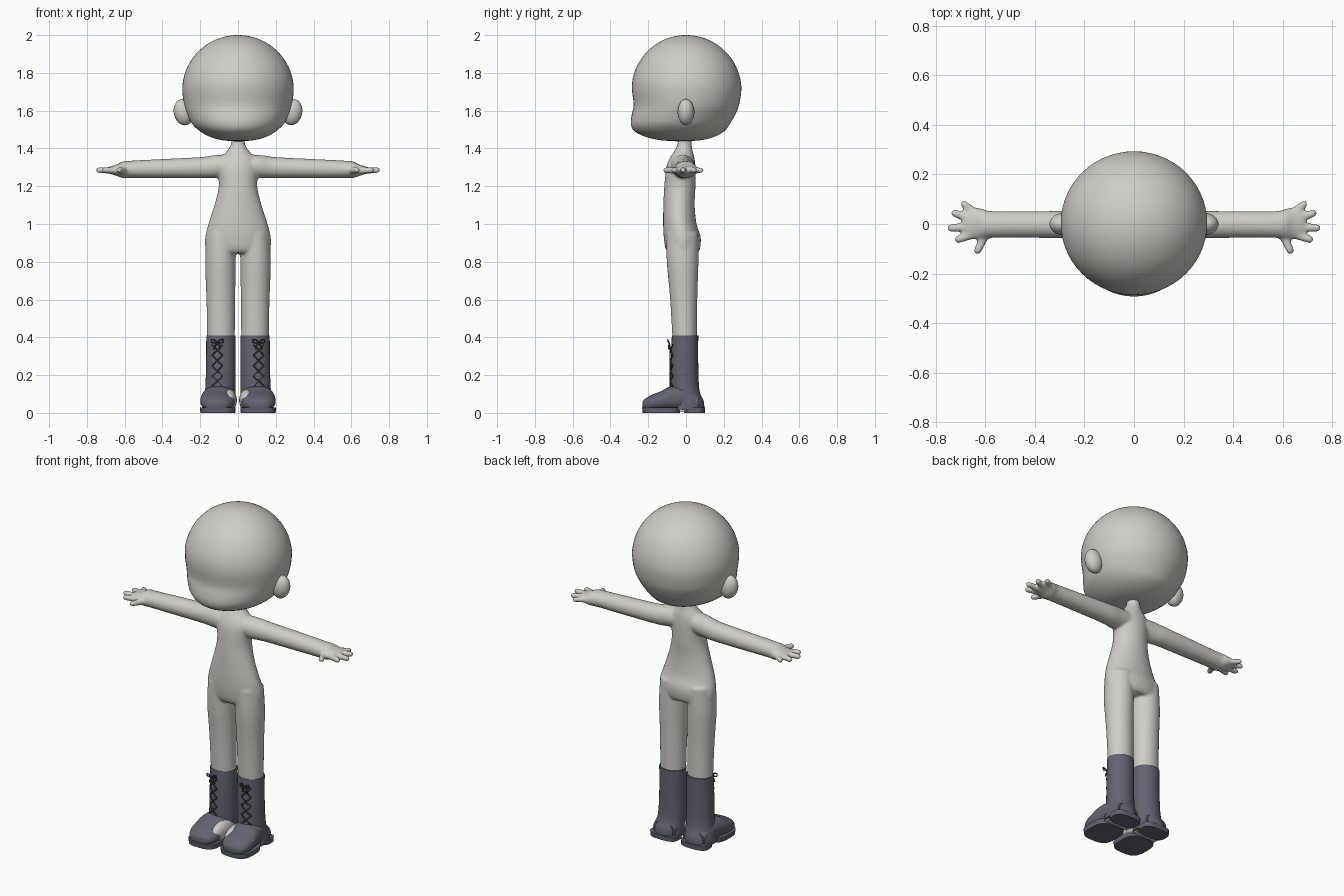
import bpy, bmesh, math
from mathutils import Vector, Matrix

if "Cube" in bpy.data.objects:
    bpy.data.objects.remove(bpy.data.objects["Cube"])


def material(name, rgb):
    m = bpy.data.materials.new(name)
    m.diffuse_color = (*rgb, 1)
    m.use_nodes = True
    m.node_tree.nodes["Principled BSDF"].inputs["Base Color"].default_value = m.diffuse_color
    return m


SKIN = material("pale grey skin", (0.62, 0.61, 0.57))
BOOT = material("slate boot leather", (0.125, 0.125, 0.17))
LACE = material("dark lace", (0.06, 0.06, 0.055))


def spline(rings, steps):
    """Catmull-Rom interpolation between cross-section rings."""
    out = []
    for i in range(len(rings) - 1):
        p0, p1 = rings[max(i - 1, 0)], rings[i]
        p2, p3 = rings[i + 1], rings[min(i + 2, len(rings) - 1)]
        for k in range(steps):
            t = k / steps
            out.append([0.5 * (2 * b + (c - a) * t + (2 * a - 5 * b + 4 * c - d) * t * t
                               + (3 * b - a - 3 * c + d) * t ** 3)
                        for a, b, c, d in zip(p0, p1, p2, p3)])
    return out + [list(rings[-1])]


def loft(bm, rings, axis='Z', side=1, n=32, steps=4, e=1.0):
    """Skin rings of (position, centre a, centre b, half a, half b) along an axis."""
    loops = []
    for t, ca, cb, ha, hb in spline(rings, steps):
        loop = []
        for k in range(n):
            c, s = math.cos(2 * math.pi * k / n), math.sin(2 * math.pi * k / n)
            a = ca + ha * math.copysign(abs(c) ** e, c)
            b = cb + hb * math.copysign(abs(s) ** e, s)
            p = {'Z': (a, b, t), 'X': (t, a, b), 'Y': (a, t, b)}[axis]
            loop.append(bm.verts.new((p[0] * side, p[1], p[2])))
        loops.append(loop)
    for l0, l1 in zip(loops, loops[1:]):
        for k in range(n):
            bm.faces.new((l0[k], l0[(k + 1) % n], l1[(k + 1) % n], l1[k]))
    bm.faces.new(loops[0])
    bm.faces.new(loops[-1])


def ellipsoid(bm, centre, half, tilt=0.0):
    m = Matrix.Translation(centre) @ Matrix.Rotation(tilt, 4, 'Y') @ Matrix.Diagonal((*half, 1))
    bmesh.ops.create_uvsphere(bm, u_segments=32, v_segments=20, radius=1, matrix=m)


def finger(bm, a, b, r):
    a, b = Vector(a), Vector(b)
    d = b - a
    m = Matrix.Translation((a + b) / 2) @ d.to_track_quat('Z', 'Y').to_matrix().to_4x4()
    bmesh.ops.create_cone(bm, cap_ends=True, segments=16, radius1=r * 1.15, radius2=r,
                          depth=d.length, matrix=m)
    bmesh.ops.create_uvsphere(bm, u_segments=16, v_segments=10, radius=r,
                              matrix=Matrix.Translation(b))


def finish(bm, name, mat, mirror=False, angle=50):
    bmesh.ops.recalc_face_normals(bm, faces=bm.faces[:])
    me = bpy.data.meshes.new(name)
    bm.to_mesh(me)
    bm.free()
    ob = bpy.data.objects.new(name, me)
    bpy.context.collection.objects.link(ob)
    me.materials.append(mat)
    bpy.ops.object.select_all(action='DESELECT')
    ob.select_set(True)
    bpy.context.view_layer.objects.active = ob
    bpy.ops.object.shade_smooth_by_angle(angle=math.radians(angle))
    if mirror:
        ob.modifiers.new("mirror", 'MIRROR').use_mirror_merge = False
    return ob


def z_ring(z, hx, y0, y1):
    return (z, 0, (y0 + y1) / 2, hx, (y1 - y0) / 2)


# Head: round skull above, brow dip, full muzzle and flat underside below
bm = bmesh.new()
skull = [z_ring(1.71 + 0.29 * math.sin(a), 0.295 * math.cos(a), -0.288 * math.cos(a), 0.293 * math.cos(a))
         for a in [math.radians(d) for d in (89.5, 84, 76, 66, 55, 44, 33, 22, 11)]]
jaw = [z_ring(*r) for r in (
    (1.71, 0.295, -0.286, 0.293), (1.63, 0.285, -0.277, 0.281), (1.58, 0.268, -0.287, 0.261),
    (1.53, 0.243, -0.292, 0.232), (1.49, 0.200, -0.272, 0.202), (1.46, 0.145, -0.210, 0.145),
    (1.443, 0.080, -0.130, 0.075), (1.437, 0.002, -0.03, -0.026))]
loft(bm, skull + jaw, n=56, steps=3)
finish(bm, "head", SKIN, angle=80)

# Ears
bm = bmesh.new()
ellipsoid(bm, (0.288, 0, 1.592), (0.052, 0.044, 0.070), math.radians(12))
finish(bm, "ears", SKIN, mirror=True)

# Body: torso, legs, arms and hands fused into one smooth skin
bm = bmesh.new()
loft(bm, [z_ring(*r) for r in (
    (1.47, 0.036, -0.040, 0.028), (1.42, 0.038, -0.046, 0.030), (1.385, 0.060, -0.062, 0.036),
    (1.35, 0.092, -0.085, 0.045), (1.30, 0.108, -0.104, 0.050), (1.20, 0.102, -0.115, 0.050),
    (1.10, 0.125, -0.120, 0.046), (1.00, 0.157, -0.121, 0.056), (0.93, 0.174, -0.118, 0.078),
    (0.87, 0.172, -0.108, 0.074), (0.845, 0.150, -0.090, 0.060))])
for s in (1, -1):
    loft(bm, [(0.95, 0.088, -0.020, 0.076, 0.085), (0.80, 0.093, -0.018, 0.081, 0.084),
              (0.60, 0.091, -0.012, 0.076, 0.072), (0.36, 0.090, -0.006, 0.073, 0.064)], side=s)
    loft(bm, [(0.03, -0.022, 1.310, 0.062, 0.055), (0.12, -0.015, 1.304, 0.060, 0.061),
              (0.20, -0.004, 1.298, 0.056, 0.056), (0.40, -0.002, 1.293, 0.054, 0.051),
              (0.57, -0.002, 1.289, 0.054, 0.046), (0.61, 0.000, 1.287, 0.061, 0.044),
              (0.64, 0.002, 1.285, 0.064, 0.031), (0.67, 0.004, 1.285, 0.062, 0.022),
              (0.69, 0.006, 1.285, 0.048, 0.015)], axis='X', side=s)
    for x0, y0, x1, y1, r in ((0.60, -0.045, 0.630, -0.106, 0.016), (0.65, -0.042, 0.708, -0.062, 0.016),
                              (0.66, -0.012, 0.738, -0.016, 0.016), (0.66, 0.022, 0.722, 0.043, 0.016),
                              (0.64, 0.045, 0.686, 0.080, 0.015)):
        finger(bm, (s * x0, y0, 1.283), (s * x1, y1, 1.285), r)
body = finish(bm, "body", SKIN)
rm = body.modifiers.new("fuse", 'REMESH')
rm.mode, rm.voxel_size, rm.use_smooth_shade = 'VOXEL', 0.007, True
sm = body.modifiers.new("soften", 'SMOOTH')
sm.factor, sm.iterations = 0.5, 8

# Boot shafts
bm = bmesh.new()
loft(bm, [(0.41, 0.091, -0.005, 0.077, 0.070), (0.25, 0.091, -0.008, 0.078, 0.073),
          (0.12, 0.094, -0.005, 0.080, 0.076), (0.06, 0.100, 0.004, 0.085, 0.090),
          (0.015, 0.101, 0.004, 0.088, 0.093)])
finish(bm, "boot_shafts", BOOT, mirror=True)

# Boot feet with rounded toe caps
bm = bmesh.new()
loft(bm, [(-0.229, 0.112, 0.043, 0.025, 0.016), (-0.218, 0.111, 0.044, 0.058, 0.030),
          (-0.18, 0.109, 0.053, 0.084, 0.043), (-0.13, 0.107, 0.063, 0.092, 0.053),
          (-0.08, 0.105, 0.075, 0.089, 0.065), (0.00, 0.100, 0.075, 0.082, 0.065),
          (0.07, 0.100, 0.052, 0.070, 0.042)], axis='Y', e=0.85)
finish(bm, "boot_feet", BOOT, mirror=True)

# Soles: front tread and heel block with an arch gap
bm = bmesh.new()
for cx, cy, hx, hy in ((0.107, -0.130, 0.095, 0.102), (0.102, 0.045, 0.089, 0.056)):
    loft(bm, [(0.0, cx, cy, hx * 0.97, hy * 0.97), (0.028, cx, cy, hx, hy)], steps=1, e=0.65)
finish(bm, "boot_soles", BOOT, mirror=True)

# Bare feet showing through the inner side and arch of the boots
bm = bmesh.new()
ellipsoid(bm, (0.046, -0.075, 0.067), (0.040, 0.105, 0.057))
finish(bm, "inner_feet", SKIN, mirror=True)
bm = bmesh.new()
bmesh.ops.create_cube(bm, size=1, matrix=Matrix.Translation((0.1, -0.02, 0.010))
                      @ Matrix.Diagonal((0.155, 0.03, 0.008, 1)))
finish(bm, "arch_plates", SKIN, mirror=True)


# Laces: crossed cords up the shaft front, with a bow on top
def on_shaft(x, z):
    u = (x - 0.091) / 0.078
    return (x, -0.012 - 0.073 * math.sqrt(1 - u * u), z)


cords = []
levels = [0.14 + 0.055 * i for i in range(5)]
for z0, z1 in zip(levels, levels[1:]):
    for a, b in ((0.082, 0.138), (0.138, 0.082)):
        cords.append([on_shaft(a + (b - a) * t, z0 + (z1 - z0) * t) for t in (0, 0.25, 0.5, 0.75, 1)])
for d in (-1, 1):
    cords.append([(0.11 + d * dx, -0.087 - dy, 0.368 + dz) for dx, dy, dz in (
        (0, 0, 0), (0.014, 0.01, 0.018), (0.03, 0.01, 0.02), (0.03, 0.006, 0.004), (0, 0, 0))])
    cords.append([(0.11 + d * dx, -0.087 - dy, 0.368 + dz) for dx, dy, dz in (
        (0, 0, 0), (0.012, 0.005, -0.014), (0.018, 0.003, -0.032))])
for side, label in ((1, "left"), (-1, "right")):
    cu = bpy.data.curves.new(label + "_laces", 'CURVE')
    cu.dimensions, cu.bevel_depth, cu.bevel_resolution, cu.use_fill_caps = '3D', 0.0038, 1, True
    for cord in cords:
        sp = cu.splines.new('POLY')
        sp.points.add(len(cord) - 1)
        for p, (x, y, z) in zip(sp.points, cord):
            p.co = (x * side, y, z, 1)
    cu.materials.append(LACE)
    bpy.context.collection.objects.link(bpy.data.objects.new(label + "_laces", cu))
